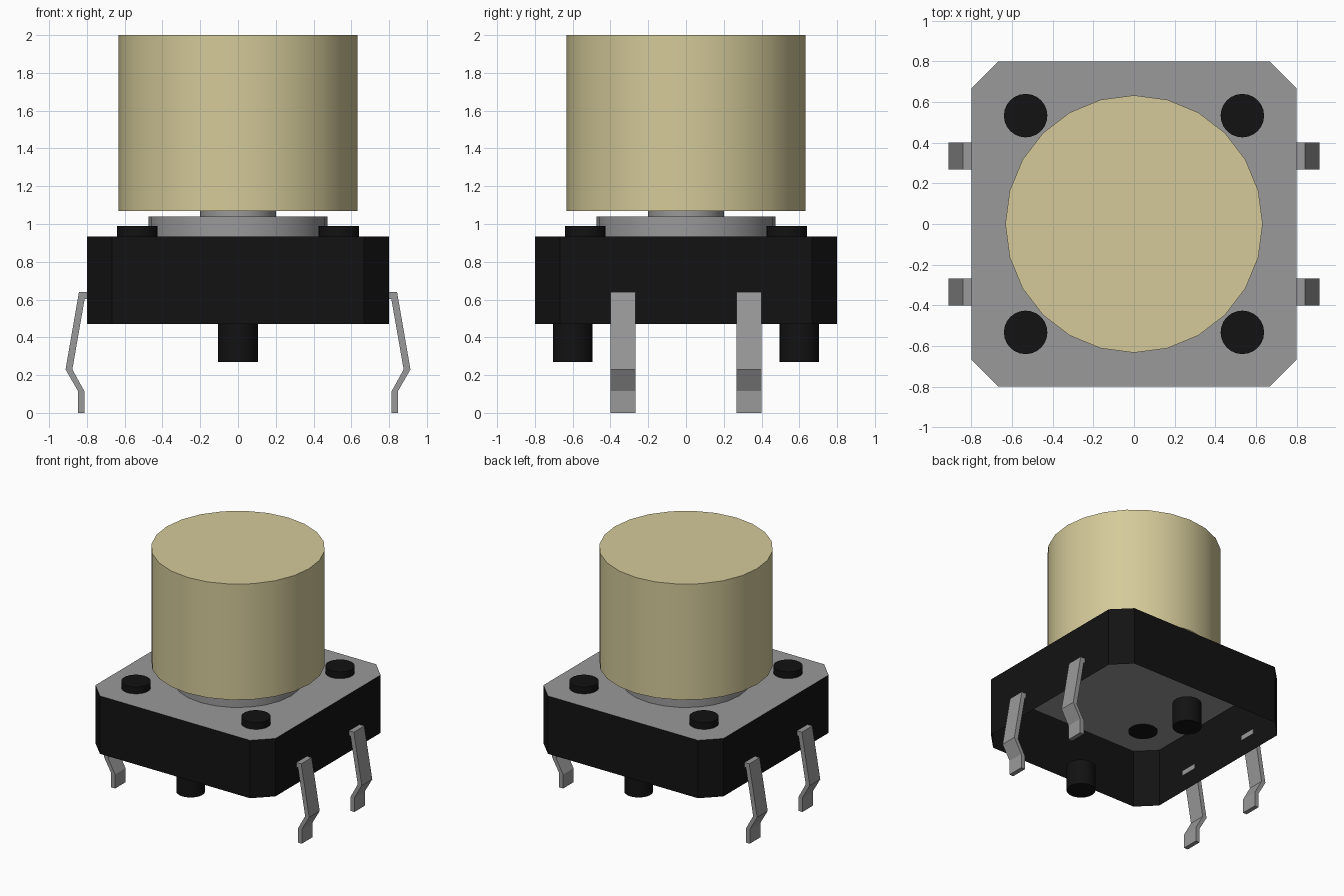
import bpy, bmesh, math

cube = bpy.data.objects.get("Cube")
if cube:
    bpy.data.objects.remove(cube, do_unlink=True)


def material(name, rgb):
    m = bpy.data.materials.new(name)
    m.use_nodes = True
    m.diffuse_color = (*rgb, 1)
    m.node_tree.nodes["Principled BSDF"].inputs["Base Color"].default_value = (*rgb, 1)
    return m


black = material("black plastic", (0.006, 0.006, 0.006))
metal = material("grey metal", (0.32, 0.32, 0.32))
beige = material("beige plastic", (0.66, 0.59, 0.32))


def finish(name, bm, mat, smooth=False):
    bmesh.ops.recalc_face_normals(bm, faces=bm.faces)
    mesh = bpy.data.meshes.new(name)
    bm.to_mesh(mesh)
    bm.free()
    mesh.materials.append(mat)
    obj = bpy.data.objects.new(name, mesh)
    bpy.context.collection.objects.link(obj)
    if smooth:
        bpy.ops.object.select_all(action="DESELECT")
        obj.select_set(True)
        bpy.context.view_layer.objects.active = obj
        bpy.ops.object.shade_smooth_by_angle(angle=math.radians(30))
    return obj


def cylinder(name, mat, radius, z0, z1, x=0.0, y=0.0, sides=24):
    bm = bmesh.new()
    bmesh.ops.create_cone(bm, cap_ends=True, segments=sides, radius1=radius,
                          radius2=radius, depth=z1 - z0)
    bmesh.ops.translate(bm, verts=bm.verts, vec=(x, y, (z0 + z1) / 2))
    return finish(name, bm, mat, True)


# Octagonal outline shared by the housing and its cover plate
H, C = 0.8, 0.667
OUTLINE = [(H, -C), (H, C), (C, H), (-C, H), (-H, C), (-H, -C), (-C, -H), (C, -H)]
Z_LOW, Z_TOP = 0.47, 0.935


# Housing: four walls with cut corners, open underneath
bm = bmesh.new()
low = [bm.verts.new((x, y, Z_LOW)) for x, y in OUTLINE]
top = [bm.verts.new((x, y, Z_TOP)) for x, y in OUTLINE]
for i in range(8):
    j = (i + 1) % 8
    bm.faces.new((low[i], low[j], top[j], top[i]))
finish("housing", bm, black)

# Cover plate closing the top of the housing
bm = bmesh.new()
bm.faces.new([bm.verts.new((x, y, Z_TOP)) for x, y in OUTLINE])
finish("cover_plate", bm, metal)

# Raised collar, stem and button cap
cylinder("collar", metal, 0.473, Z_TOP - 0.004, 1.04)
cylinder("stem", metal, 0.2, 1.03, 1.08)
cylinder("button_cap", beige, 0.633, 1.07, 2.0)

# Rivets at the four corners of the plate
for sx, x_name in ((1, "left"), (-1, "right")):
    for sy, y_name in ((1, "back"), (-1, "front")):
        cylinder(f"rivet_{y_name}_{x_name}", black, 0.107, Z_TOP - 0.004, 0.99,
                 sx * 0.533, sy * 0.533)

# Locating pegs under the housing
for sy, y_name in ((1, "back"), (-1, "front")):
    cylinder(f"peg_{y_name}", black, 0.105, 0.27, Z_LOW, 0, sy * 0.6)

# Bent terminal legs: side profile extruded along y
LEG = [(0.797, 0.64), (0.842, 0.64), (0.913, 0.23), (0.847, 0.115), (0.847, 0),
       (0.812, 0), (0.812, 0.112), (0.877, 0.23), (0.812, 0.602), (0.797, 0.602)]
for sx, x_name in ((1, "left"), (-1, "right")):
    for y0, y_name in ((0.267, "back"), (-0.4, "front")):
        bm = bmesh.new()
        side = bm.faces.new([bm.verts.new((sx * x, y0, z)) for x, z in LEG])
        ext = bmesh.ops.extrude_face_region(bm, geom=[side], use_keep_orig=True)
        moved = [g for g in ext["geom"] if isinstance(g, bmesh.types.BMVert)]
        bmesh.ops.translate(bm, verts=moved, vec=(0, 0.133, 0))
        finish(f"leg_{y_name}_{x_name}", bm, metal)
